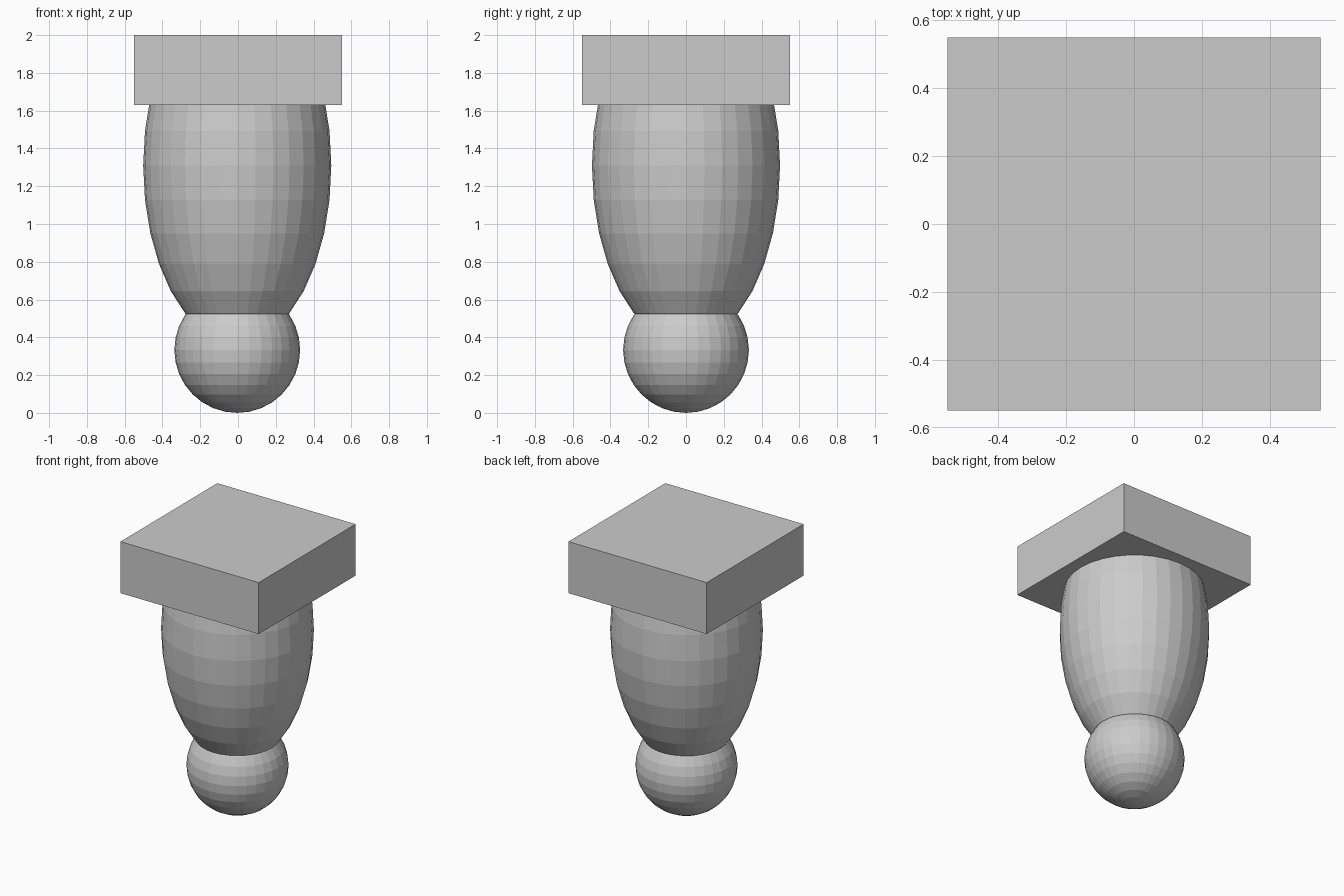
import bpy, bmesh
from mathutils import Matrix

if "Cube" in bpy.data.objects:
    bpy.data.objects.remove(bpy.data.objects["Cube"])


def add_part(name, bm):
    mesh = bpy.data.meshes.new(name)
    bm.to_mesh(mesh)
    bm.free()
    obj = bpy.data.objects.new(name, mesh)
    bpy.context.collection.objects.link(obj)
    return obj


def ellipsoid(name, x, z, radius, half_height, cut_top=None):
    bm = bmesh.new()
    matrix = Matrix.Translation((x, 0, z)) @ Matrix.Diagonal((radius, radius, half_height, 1))
    bmesh.ops.create_uvsphere(bm, u_segments=32, v_segments=16, radius=1, matrix=matrix)
    if cut_top is not None:
        geom = bm.verts[:] + bm.edges[:] + bm.faces[:]
        bmesh.ops.bisect_plane(bm, geom=geom, plane_co=(0, 0, cut_top),
                               plane_no=(0, 0, 1), clear_outer=True)
    return add_part(name, bm)


# Rounded foot ball
ellipsoid("foot", -0.004, 0.333, 0.333, 0.333)

# Bulging leg, ending inside the top block
ellipsoid("leg", -0.004, 1.31, 0.498, 0.94, cut_top=1.64)

# Square top block
bm = bmesh.new()
bmesh.ops.create_cube(bm, size=1, matrix=Matrix.Translation((0, 0, 1.815))
                      @ Matrix.Diagonal((1.10, 1.10, 0.37, 1)))
add_part("top_block", bm)
